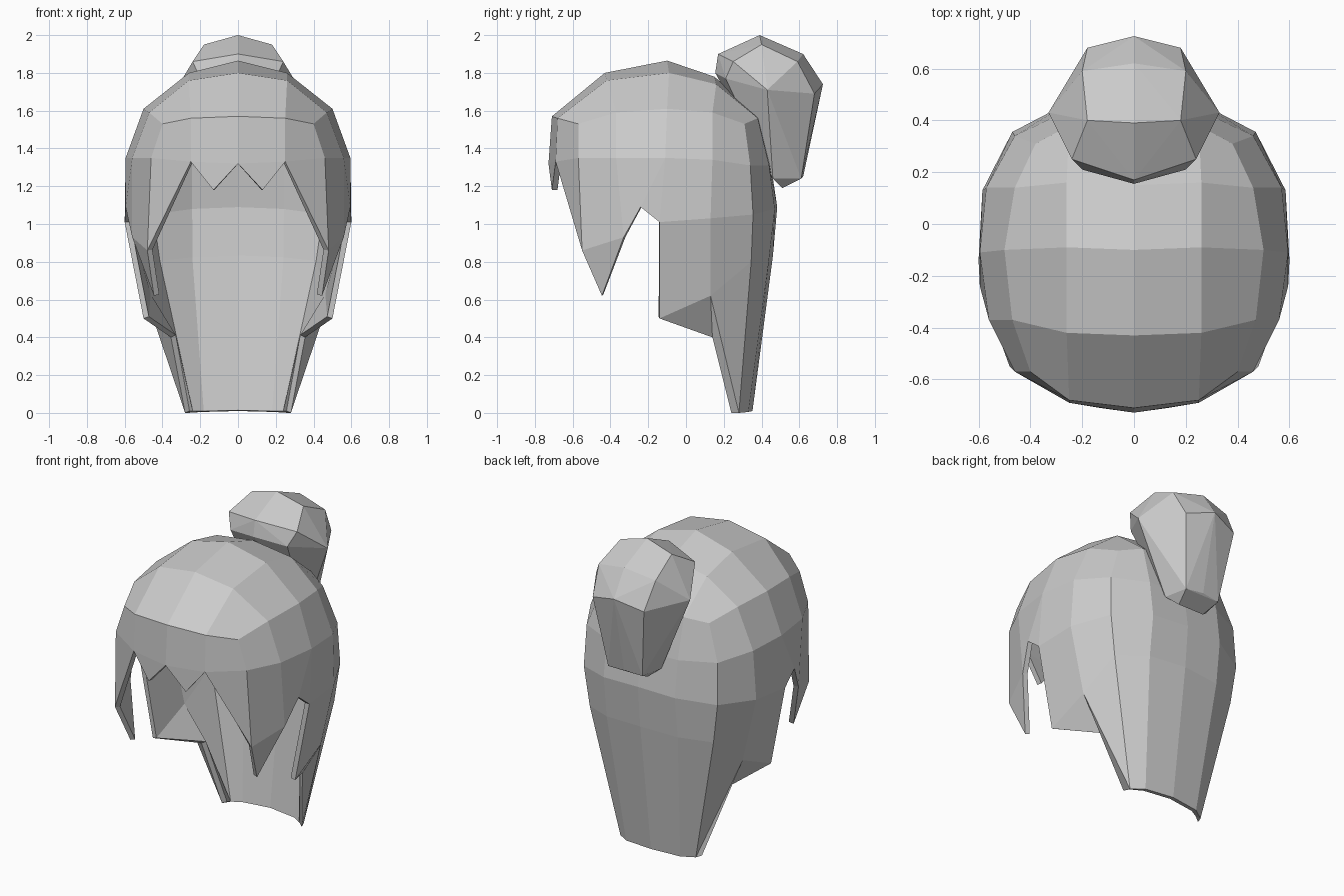
import bpy, bmesh

if "Cube" in bpy.data.objects:
    bpy.data.objects.remove(bpy.data.objects["Cube"])


def make_object(name, bm):
    me = bpy.data.meshes.new(name)
    bm.to_mesh(me)
    bm.free()
    ob = bpy.data.objects.new(name, me)
    bpy.context.collection.objects.link(ob)
    return ob


def verts(bm, pts):
    return [bm.verts.new(p) for p in pts]


def bridge(bm, a, b):
    """Quads between two equally long rows of vertices."""
    for i in range(len(a) - 1):
        bm.faces.new((a[i], a[i + 1], b[i + 1], b[i]))


# --- hair shell: one half, columns run from front centre to back centre ---
bm = bmesh.new()
brow = verts(bm, [(0, -.71, 1.57), (.25, -.68, 1.56), (.40, -.57, 1.53),
                  (.47, -.37, 1.59), (.50, -.10, 1.61), (.46, .14, 1.59),
                  (.38, .31, 1.53), (.25, .38, 1.56), (0, .39, 1.58)])
temple = verts(bm, [(0, -.728, 1.32), (.25, -.69, 1.33), (.46, -.57, 1.35),
                    (.56, -.37, 1.35), (.595, -.11, 1.35), (.57, .14, 1.34),
                    (.46, .34, 1.31), (.25, .44, 1.31), (0, .45, 1.31)])
bridge(bm, brow, temple)

# crown
crown = [[brow[0], brow[1], brow[2]]]
for k, y, z0, z1 in ((3, -.43, 1.80, 1.76), (4, -.10, 1.865, 1.80), (5, .15, 1.78, 1.74)):
    crown.append(verts(bm, [(0, y, z0), (.26, y + .01, z1)]) + [brow[k]])
crown.append([brow[8], brow[7], brow[6]])
for a, b in zip(crown, crown[1:]):
    bridge(bm, a, b)

# fringe tooth and front side lock
tooth, la, lb, lc, tip = verts(bm, [(.13, -.71, 1.18), (.48, -.55, .86), (.56, -.33, .93),
                                    (.595, -.24, 1.09), (.445, -.445, .62)])
# rows of the side flap and the long back panel
ear = verts(bm, [(.60, -.14, 1.01), (.585, .13, 1.03), (.47, .355, 1.05),
                 (.25, .47, 1.08), (0, .483, 1.09)])
low = verts(bm, [(.50, -.14, .50), (.49, .13, .62), (.435, .345, .80),
                 (.25, .44, .82), (0, .46, .83)])
notch = bm.verts.new((.355, .14, .40))
hem = verts(bm, [(.28, .24, 0), (.265, .28, 0), (.19, .33, .005), (0, .352, .01)])
t = temple
for f in ((t[0], t[1], tooth), (t[1], t[2], la), (t[2], t[3], lb, la),
          (t[3], t[4], lc, lb), (la, lb, tip), (t[4], ear[0], lc),
          (low[0], low[1], notch), (low[1], low[2], hem[1]),
          (low[1], hem[1], hem[0], notch)):
    bm.faces.new(f)
bridge(bm, t[4:], ear)
bridge(bm, ear, low)
bridge(bm, low[2:], hem[1:])
bmesh.ops.recalc_face_normals(bm, faces=bm.faces[:])
bm.normal_update()
if max(bm.faces, key=lambda f: f.calc_center_median().z).normal.z < 0:
    bmesh.ops.reverse_faces(bm, faces=bm.faces[:])
hair = make_object("hair_shell", bm)
hair.modifiers.new("Mirror", 'MIRROR').use_clip = True
sol = hair.modifiers.new("Solidify", 'SOLIDIFY')
sol.thickness = .03
sol.offset = -1

# --- bun: faceted convex lump tied behind the crown ---
half = [(0, .39, 2.0), (.18, .40, 1.95), (0, .17, 1.90), (.24, .25, 1.86),
        (0, .155, 1.80), (.20, .21, 1.77), (0, .62, 1.90), (.20, .59, 1.86),
        (.33, .43, 1.71), (0, .725, 1.74), (.18, .68, 1.69),
        (.12, .61, 1.24), (0, .62, 1.25), (.09, .51, 1.19), (.15, .46, 1.24)]
bm = bmesh.new()
verts(bm, half + [(-x, y, z) for x, y, z in half if x > 0])
res = bmesh.ops.convex_hull(bm, input=bm.verts[:])
loose = [v for v in bm.verts if not v.link_faces]
bmesh.ops.delete(bm, geom=loose, context='VERTS')
bmesh.ops.recalc_face_normals(bm, faces=bm.faces[:])
make_object("hair_bun", bm)
